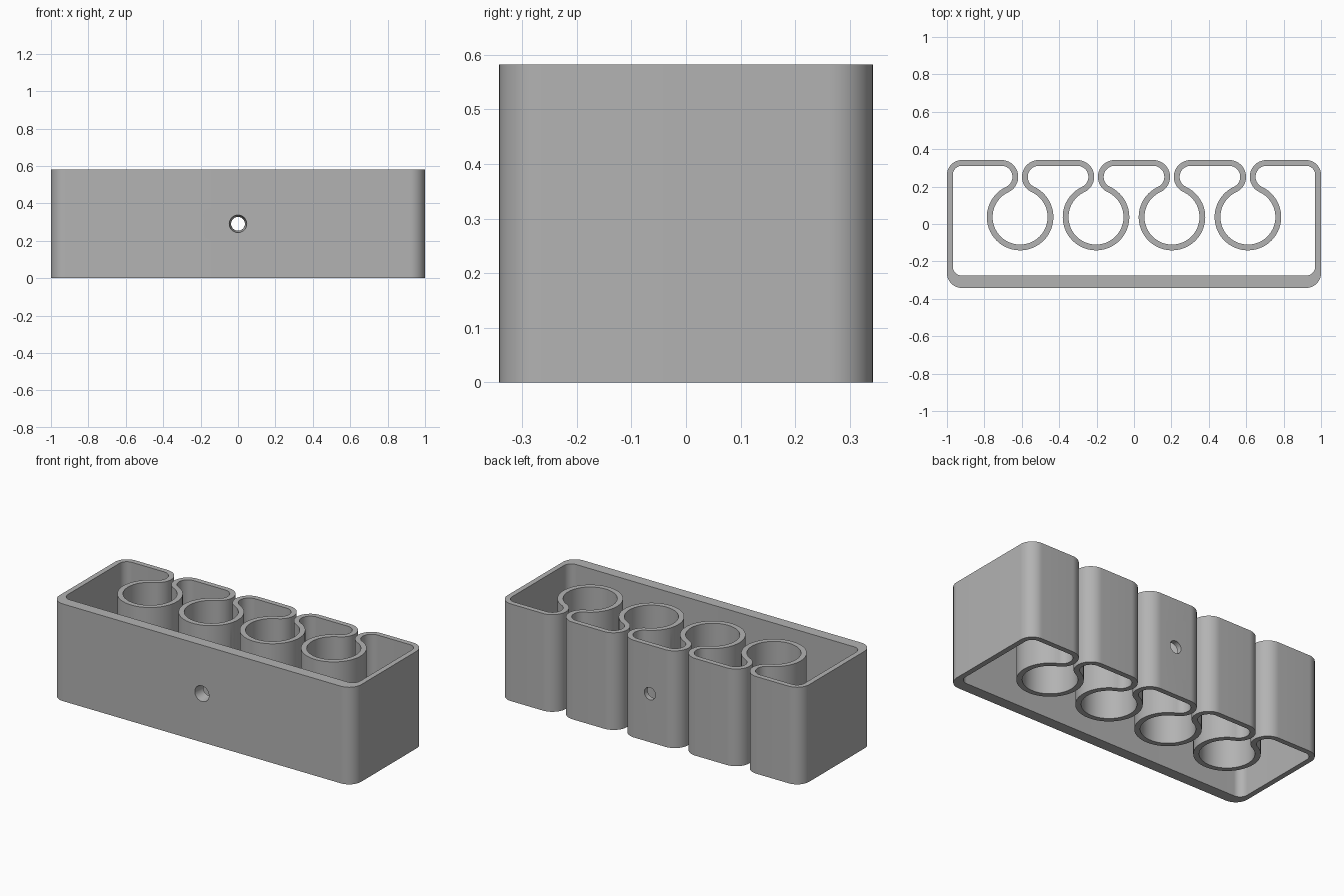
import bpy, bmesh
from math import radians, degrees, cos, sin, atan2, sqrt, pi

old = bpy.data.objects.get("Cube")
if old:
    bpy.data.objects.remove(old, do_unlink=True)

HEIGHT, HALF_X, HALF_Y = 0.582, 1.0, 0.342
WALL, FRONT_WALL = 0.031, 0.066
CORNER, BUMP, RING = 0.08, 0.09, 0.147
SLOT_HALF, PITCH = 0.01, 0.406
BUMP_DX = SLOT_HALF + BUMP
BUMP_Y = HALF_Y - BUMP
# each ring sits tangent to the two rounded lips of its slot
RING_Y = BUMP_Y - sqrt((BUMP + RING) ** 2 - BUMP_DX ** 2)
TANGENT = degrees(atan2(BUMP_Y - RING_Y, BUMP_DX))


def arc(cx, cy, r, start, end):
    n = max(8, int(abs(end - start) / 5))
    angles = [radians(start + (end - start) * i / n) for i in range(n + 1)]
    return [(cx + r * cos(a), cy + r * sin(a)) for a in angles]


def outline(inset, front_inset):
    """Closed outline of the holder, moved into the wall by inset."""
    r = CORNER - inset
    x, back = HALF_X - CORNER, HALF_Y - CORNER
    front = -HALF_Y + front_inset + r
    pts = arc(-x, front, r, 180, 270) + arc(x, front, r, 270, 360)
    pts += arc(x, back, r, 0, 90)
    for k in (1.5, 0.5, -0.5, -1.5):
        s = k * PITCH
        pts += arc(s + BUMP_DX, BUMP_Y, BUMP - inset, 90, 180 + TANGENT)[:-1]
        pts += arc(s, RING_Y, RING + inset, TANGENT, -180 - TANGENT)
        pts += arc(s - BUMP_DX, BUMP_Y, BUMP - inset, -TANGENT, 90)[1:]
    return pts + arc(-x, back, r, 90, 180)


grey = bpy.data.materials.new("grey plastic")
grey.use_nodes = True
colour = (0.45, 0.45, 0.45, 1)
grey.diffuse_color = colour
grey.node_tree.nodes["Principled BSDF"].inputs["Base Color"].default_value = colour

# continuous wall: outer and inner outlines joined at top and bottom
bm = bmesh.new()
outer, inner = outline(0, 0), outline(WALL, FRONT_WALL)
loops = [[bm.verts.new((x, y, z)) for x, y in pts]
         for pts, z in ((outer, 0), (outer, HEIGHT), (inner, HEIGHT), (inner, 0))]
count = len(outer)
for a, b in zip(loops, loops[1:] + loops[:1]):
    for i in range(count):
        j = (i + 1) % count
        bm.faces.new((a[i], a[j], b[j], b[i]))
bmesh.ops.recalc_face_normals(bm, faces=bm.faces)
mesh = bpy.data.meshes.new("clip_holder")
bm.to_mesh(mesh)
bm.free()
mesh.materials.append(grey)
holder = bpy.data.objects.new("clip_holder", mesh)
bpy.context.collection.objects.link(holder)


def drill(name, r_front, r_back, y0, y1):
    bpy.ops.mesh.primitive_cone_add(
        vertices=32, radius1=r_front, radius2=r_back, depth=y1 - y0,
        location=(0, (y0 + y1) / 2, HEIGHT / 2), rotation=(-pi / 2, 0, 0))
    cutter = bpy.context.object
    cutter.name = name
    cutter.hide_render = True
    cutter.data.materials.append(grey)
    bpy.ops.object.select_all(action='DESELECT')
    holder.select_set(True)
    bpy.context.view_layer.objects.active = holder
    mod = holder.modifiers.new(name, 'BOOLEAN')
    mod.operation, mod.solver, mod.object = 'DIFFERENCE', 'EXACT', cutter
    bpy.ops.object.modifier_apply(modifier=name)
    bpy.data.objects.remove(cutter, do_unlink=True)


# screw hole through both walls, with a countersink at the front
drill("screw_hole", 0.037, 0.037, -0.5, 0.5)
drill("countersink", 0.05, 0.029, -0.362, -0.222)

bpy.ops.object.shade_smooth_by_angle(angle=radians(30))
